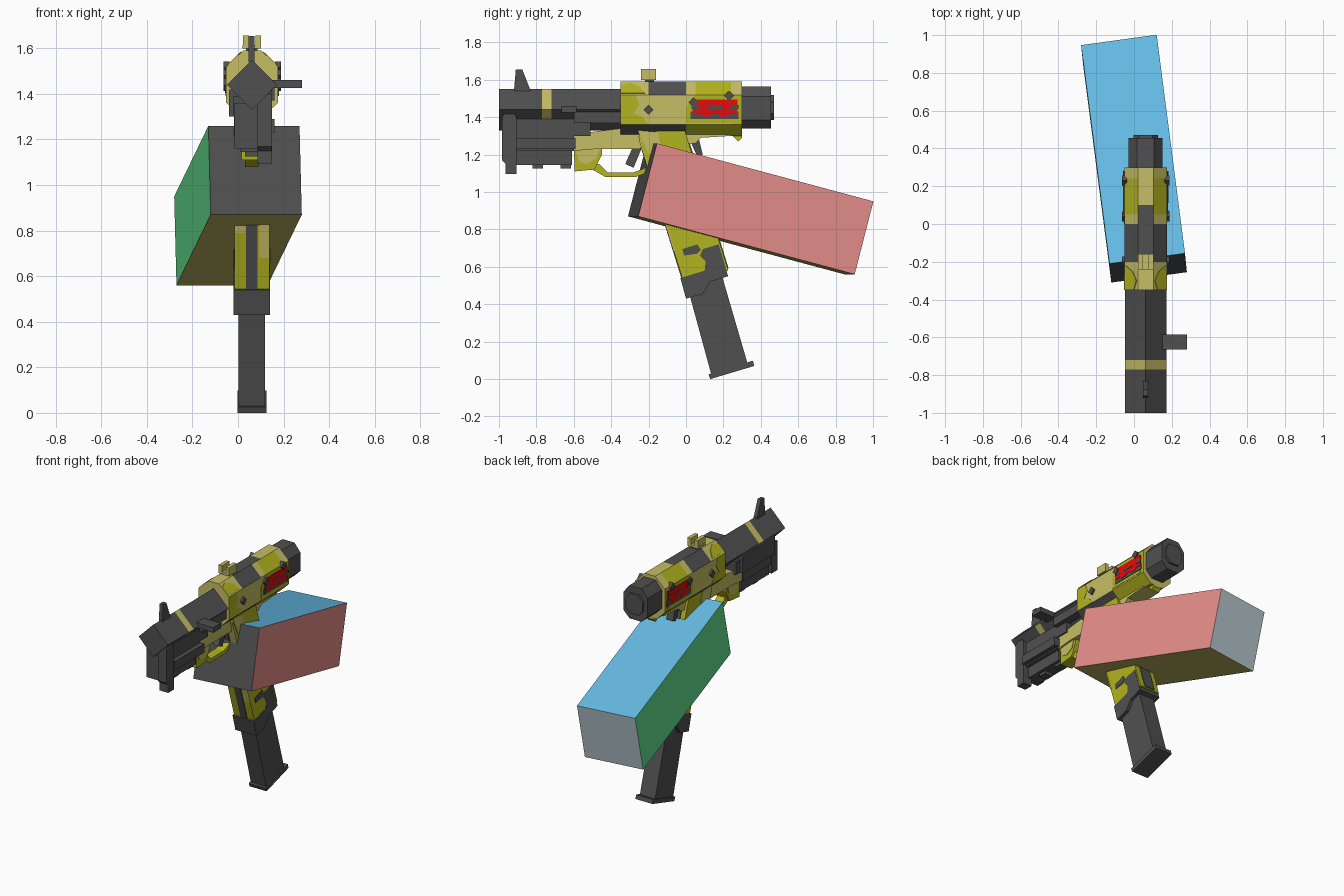
import bpy, bmesh, math
from mathutils import Vector

CX, CZ = 0.062, 1.44          # axis of the gun


def mat(name, r, g, b):
    m = bpy.data.materials.new(name)
    m.diffuse_color = [((c / 255 + 0.055) / 1.055) ** 2.4 for c in (r, g, b)] + [1]
    return m


GREY = mat("dark grey", 80, 80, 80)
KHAKI = mat("khaki", 198, 190, 102)
LIME = mat("yellow green", 178, 180, 30)
RED = mat("red", 230, 10, 12)
BLUE = mat("sky blue", 103, 190, 233)
PINK = mat("pink red", 234, 145, 141)
GREEN = mat("green", 100, 224, 143)
STEEL = mat("blue grey", 199, 217, 226)


def finish(name, bm, mats):
    bmesh.ops.recalc_face_normals(bm, faces=bm.faces)
    me = bpy.data.meshes.new(name)
    bm.to_mesh(me)
    bm.free()
    for m in mats:
        me.materials.append(m)
    ob = bpy.data.objects.new(name, me)
    bpy.context.collection.objects.link(ob)
    return ob


def loft(name, rings, mats, rule=None):
    """Skin between rings of points; rule(face centre, normal) picks the material."""
    bm = bmesh.new()
    vs = [[bm.verts.new(p) for p in ring] for ring in rings]
    n = len(vs[0])
    for a, b in zip(vs, vs[1:]):
        for i in range(n):
            bm.faces.new((a[i], a[(i + 1) % n], b[(i + 1) % n], b[i]))
    bm.faces.new(vs[0])
    bm.faces.new(vs[-1])
    bmesh.ops.recalc_face_normals(bm, faces=bm.faces)
    if rule:
        for f in bm.faces:
            f.material_index = rule(f.calc_center_median(), f.normal)
    return finish(name, bm, mats)


def side(name, pts, x0, x1, m):
    """Side profile (y, z) pushed out along x."""
    return loft(name, [[(x, y, z) for y, z in pts] for x in (x0, x1)], [m])


def box(name, x0, x1, y0, y1, z0, z1, m):
    return side(name, [(y0, z0), (y1, z0), (y1, z1), (y0, z1)], x0, x1, m)


def tube(name, section, ys, mats, rule=None):
    """Cross-section (x, z) about the gun axis, run along y."""
    return loft(name, [[(CX + x, y, CZ + z) for x, z in section] for y in ys], mats, rule)


def mirror_x(half):
    return half + [(-x, z) for x, z in reversed(half)]


def both(name, pts, x, t, m):
    """Matching plates on both sides of the gun."""
    for s in (-1, 1):
        side(name + ("_left" if s < 0 else "_right"), pts, CX + s * x, CX + s * (x + t), m)


# forearm block, one colour on each side
o, a = Vector((-0.13, -0.21, 1.26)), Vector((0.4, 0.055, 0))
b, c = Vector((0.01, -0.1, -0.39)), Vector((-0.15, 1.157, -0.31))


def arm_rule(p, n):
    d = p - (o + (a + b + c) / 2)
    k = max((abs(d.dot(v) / v.length_squared), i) for i, v in enumerate((a, b, c)))[1]
    return 2 * k + (d.dot((a, b, c)[k]) > 0)


loft("forearm", [[q, q + a, q + a + b, q + b] for q in (o, o + c)],
     [GREEN, PINK, BLUE, KHAKI, GREY, STEEL], arm_rule)

# diamond barrel shroud with a light band
tube("barrel_shroud", [(0, 0.11), (0.11, 0), (0, -0.11), (-0.11, 0)],
     (-1, -0.77, -0.72, -0.3), [GREY, KHAKI],
     lambda p, n: int(-0.77 < p.y < -0.72 and abs(n.y) < 0.5))
side("front_sight", [(-0.92, 1.54), (-0.83, 1.54), (-0.875, 1.655), (-0.91, 1.655)], 0.047, 0.073, GREY)

# receiver with camouflage patches
octagon = mirror_x([(0.04, 0.15), (0.112, 0.08), (0.112, -0.08), (0.05, -0.14)])


def camo(p, n):
    if abs(n.y) > 0.5:
        return 0
    if p.y < 0 and n.z < -0.3:
        return 2
    if -0.2 < p.y < 0 and n.z > 0.3:
        return 2
    if n.z > 0.9 and 0 < p.y < 0.1:
        return 2
    if n.z < -0.3:
        return 1
    if abs(n.z) < 0.3:
        return int(p.y > 0.26)
    return int(n.z < 0.9 and 0.05 < p.y < 0.24)


tube("receiver", octagon, (-0.35, -0.2, 0, 0.05, 0.1, 0.24, 0.3), [KHAKI, LIME, GREY], camo)
both("side_patch_front", [(-0.35, 1.36), (-0.2, 1.36), (-0.23, 1.4), (-0.28, 1.42), (-0.25, 1.47),
                          (-0.27, 1.52), (-0.35, 1.52)], 0.111, 0.003, LIME)
both("side_patch_rear", [(0, 1.37), (0.27, 1.37), (0.27, 1.4), (0.2, 1.52), (0.05, 1.52), (0, 1.45)],
     0.111, 0.003, LIME)
# sloped shoulder patch at the front of the receiver
for s in (-1, 1):
    pts = [(-0.35, 0.1), (-0.22, 0.1), (-0.25, 0.6), (-0.3, 0.9), (-0.35, 0.7)]
    ring = [[(CX + s * (0.112 - 0.072 * t + k * 0.7), y, CZ + 0.08 + 0.07 * t + k * 0.7) for y, t in pts]
            for k in (-0.002, 0.004)]
    loft("shoulder_patch", ring, [LIME])

# rear cap
tube("rear_cap", mirror_x([(0.045, 0.125), (0.09, 0.07), (0.09, -0.055), (0.045, -0.1)]), (0.3, 0.455), [GREY])
tube("rear_end", mirror_x([(0.035, 0.08), (0.065, 0.04), (0.065, -0.02), (0.035, -0.055)]), (0.45, 0.47), [GREY])

# red side panels with dark notches, and bolts
both("panel_frame", [(0.025, 1.39), (0.28, 1.39), (0.28, 1.43), (0.025, 1.43)], 0.112, 0.005, GREY)
both("red_panel", [(0.035, 1.42), (0.075, 1.42), (0.085, 1.405), (0.13, 1.405), (0.14, 1.42), (0.17, 1.42),
                   (0.18, 1.405), (0.225, 1.405), (0.235, 1.42), (0.275, 1.42), (0.275, 1.495),
                   (0.035, 1.495)], 0.113, 0.006, RED)
for y in (0.03, 0.235):
    both("panel_notch", [(y, 1.445), (y + 0.045, 1.445), (y + 0.045, 1.465), (y, 1.465)], 0.116, 0.005, GREY)
both("panel_notch_middle", [(0.11, 1.445), (0.2, 1.445), (0.19, 1.46), (0.12, 1.46)], 0.116, 0.005, GREY)
for i, (y, z) in enumerate([(0.04, 1.48), (0.23, 1.515), (-0.2, 1.44)]):
    r = 0.027
    both("bolt_%d" % i, [(y, z - r), (y + r, z), (y, z + r), (y - r, z)], 0.1, 0.026, GREY)

# rear sight
box("sight_base", 0.035, 0.085, -0.22, -0.17, 1.57, 1.61, GREY)
box("sight_foot", 0.02, 0.1, -0.24, -0.16, 1.6, 1.615, KHAKI)
for s in (-1, 1):
    box("sight_post", CX + s * 0.014, CX + s * 0.04, -0.24, -0.16, 1.6, 1.657, KHAKI)

# charging handle
box("charging_handle", 0.12, 0.28, -0.665, -0.585, 1.425, 1.46, GREY)
box("handle_rail", 0.1, 0.16, -0.6, -0.3, 1.37, 1.445, GREY)

# front underside: rail, lamp body and clamps
box("under_rail", -0.02, 0.13, -0.92, -0.51, 1.3, 1.39, GREY)
box("lamp_body", -0.01, 0.13, -0.93, -0.6, 1.22, 1.31, GREY)
box("lamp_lower", 0.01, 0.11, -0.91, -0.61, 1.145, 1.23, GREY)
box("lamp_side", 0.09, 0.16, -0.91, -0.59, 1.23, 1.29, GREY)
side("lamp_clamp", [(-0.965, 1.095), (-0.905, 1.095), (-0.905, 1.4), (-0.93, 1.425), (-0.965, 1.425),
                    (-0.985, 1.4), (-0.985, 1.17), (-0.965, 1.15)], 0.085, 0.15, GREY)
box("lamp_front", -0.015, 0.085, -0.965, -0.9, 1.16, 1.36, GREY)
box("side_rail", -0.04, 0.0, -0.9, -0.55, 1.3, 1.42, GREY)
for y in (-0.82, -0.67):
    box("lamp_foot", 0.03, 0.09, y, y + 0.055, 1.125, 1.16, GREY)

# frame and trigger guard
side("frame", [(-0.6, 1.31), (-0.6, 1.22), (-0.48, 1.23), (-0.25, 1.23), (-0.2, 1.26), (0.05, 1.26),
               (0.08, 1.29), (0.24, 1.3), (0.24, 1.34), (-0.35, 1.34)], 0.0, 0.12, KHAKI)
side("guard_block", [(-0.6, 1.24), (-0.595, 1.11), (-0.49, 1.12), (-0.45, 1.2), (-0.45, 1.24)], 0.015, 0.105, LIME)
side("guard_patch", [(-0.59, 1.22), (-0.57, 1.16), (-0.53, 1.15), (-0.48, 1.18), (-0.46, 1.24)],
     0.012, 0.108, KHAKI)
side("trigger_guard", [(-0.5, 1.15), (-0.5, 1.12), (-0.43, 1.08), (-0.27, 1.08), (-0.19, 1.11),
                       (-0.19, 1.14), (-0.28, 1.105), (-0.42, 1.105), (-0.465, 1.15)], 0.03, 0.09, LIME)
side("trigger", [(-0.28, 1.25), (-0.325, 1.15), (-0.28, 1.13), (-0.235, 1.24)], 0.04, 0.08, GREY)
side("rear_latch", [(0.02, 1.28), (0.06, 1.19), (0.09, 1.2), (0.07, 1.28)], 0.035, 0.085, GREY)
side("rear_lug", [(0.24, 1.31), (0.28, 1.27), (0.3, 1.29), (0.3, 1.31)], 0.03, 0.09, LIME)


# slanted grip: u runs front to back, z is height at the front edge
def grip(u, z):
    return (-0.02 - 0.31 * (z - 0.54) + u * 0.24, z + u * 0.06)


def band(name, u0, u1, z0, z1, x0, x1, m):
    return side(name, [grip(u0, z0), grip(u1, z0), grip(u1, z1), grip(u0, z1)], x0, x1, m)


band("grip", 0, 1, 0.52, 1.3, -0.015, 0.138, LIME)
for s, top in ((-1, 0.79), (1, 0.68)):
    band("grip_front_patch", -0.012, 0.02, top, 1.28, CX + s * 0.03, CX + s * 0.077, KHAKI)
band("grip_front_strip", -0.02, 0.05, 0.53, 1.28, 0.036, 0.086, GREY)
band("grip_back_strip", 0.95, 1.02, 0.53, 1.2, 0.02, 0.1, GREY)
both("grip_patch_dark", [(-0.02, 0.695), (0.06, 0.72), (0.08, 0.69), (0.06, 0.67), (-0.01, 0.66)],
     0.075, 0.005, GREY)
both("grip_patch_light", [(-0.26, 1.33), (-0.2, 1.2), (-0.13, 1.22), (-0.15, 1.32)], 0.075, 0.005, KHAKI)

# collar, magazine and base plate
side("grip_collar", [(-0.03, 0.54), (0.0, 0.43), (0.09, 0.455), (0.13, 0.52), (0.225, 0.55), (0.175, 0.72),
                     (0.09, 0.695), (0.075, 0.66), (0.105, 0.63), (0.1, 0.58)], -0.02, 0.14, GREY)
side("magazine", [(0.0, 0.52), (0.135, 0.025), (0.33, 0.08), (0.19, 0.56)], 0.003, 0.118, GREY)
side("magazine_base", [(0.12, 0.025), (0.13, 0.0), (0.365, 0.07), (0.358, 0.098)], -0.003, 0.125, GREY)
